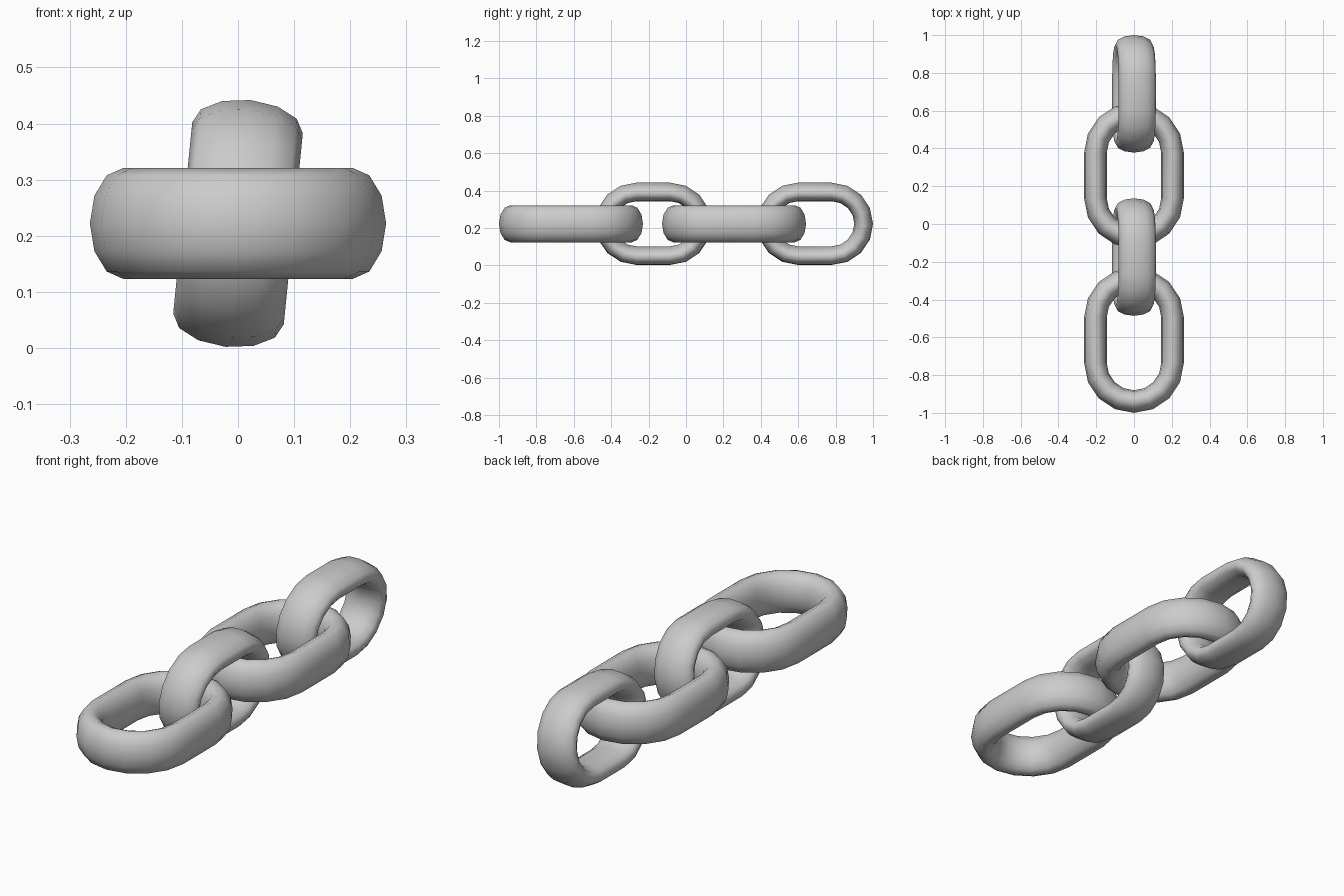
import bpy
import bmesh
from math import sin, cos, pi, radians

cube = bpy.data.objects.get("Cube")
if cube:
    bpy.data.objects.remove(cube, do_unlink=True)

# Plain grey metal
metal = bpy.data.materials.new("grey metal")
metal.use_nodes = True
grey = (0.6, 0.6, 0.6, 1)
metal.diffuse_color = grey
metal.node_tree.nodes["Principled BSDF"].inputs["Base Color"].default_value = grey

BEND = 8    # steps round each end
SIDES = 12  # sides of the oval bar
DEPTH = 0.099
MID_Z = 0.222


def chain_link(name, y, radius, straight, bar, roll):
    """Stadium-shaped loop lying flat, then rolled about the chain's length."""
    bm = bmesh.new()
    rings = []
    for end in (1, -1):
        for i in range(BEND + 1):
            a = pi * i / BEND + (0 if end == 1 else pi)
            ring = []
            for j in range(SIDES):
                t = 2 * pi * j / SIDES
                r = radius + bar * cos(t)
                ring.append(bm.verts.new((r * cos(a), r * sin(a) + end * straight,
                                          DEPTH * sin(t))))
            rings.append(ring)
    for k, ring in enumerate(rings):
        following = rings[(k + 1) % len(rings)]
        for j in range(SIDES):
            n = (j + 1) % SIDES
            bm.faces.new((ring[j], following[j], following[n], ring[n]))
    bmesh.ops.recalc_face_normals(bm, faces=bm.faces)
    for face in bm.faces:
        face.smooth = True
    mesh = bpy.data.meshes.new(name)
    bm.to_mesh(mesh)
    bm.free()
    mesh.materials.append(metal)
    link = bpy.data.objects.new(name, mesh)
    link.location = (0, y, MID_Z)
    link.rotation_euler.y = roll
    bpy.context.collection.objects.link(link)


# Wide flat links alternate with smaller, slightly leaning upright links
for place, flat_y, upright_y in (("front", -0.615, -0.175), ("back", 0.257, 0.689)):
    chain_link(place + "_flat_link", flat_y, 0.204, 0.121, 0.06, 0)
    chain_link(place + "_upright_link", upright_y, 0.171, 0.09, 0.05, radians(95.7))
